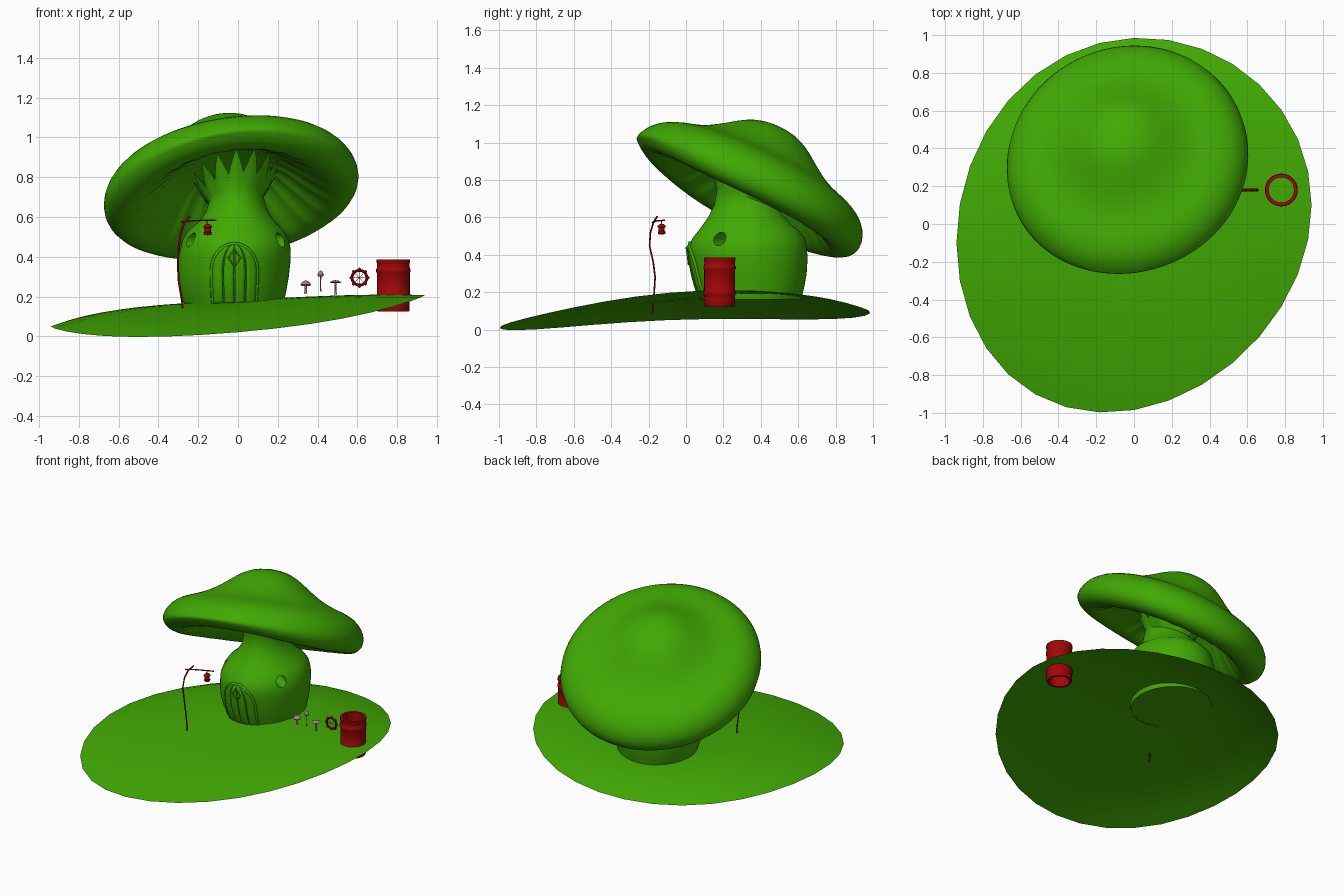
import bpy, bmesh
from math import sin, cos, pi, sqrt, radians
from mathutils import Vector, Euler

cube = bpy.data.objects.get("Cube")
if cube:
    bpy.data.objects.remove(cube, do_unlink=True)


def material(name, rgb):
    m = bpy.data.materials.new(name)
    m.use_nodes = True
    m.diffuse_color = (*rgb, 1)
    m.node_tree.nodes["Principled BSDF"].inputs["Base Color"].default_value = (*rgb, 1)
    return m


GREEN = material("leaf green", (0.053, 0.4, 0.001))
RED = material("deep red", (0.36, 0.002, 0.002))
MAUVE = material("mauve", (0.42, 0.19, 0.24))


def select(ob):
    bpy.ops.object.select_all(action='DESELECT')
    ob.select_set(True)
    bpy.context.view_layer.objects.active = ob


def smooth(ob, angle=40):
    select(ob)
    bpy.ops.object.shade_smooth_by_angle(angle=radians(angle))


def loft(name, rings, mat, around=True, ends=False, loop=False, angle=40):
    """Skin a list of rings of points."""
    bm = bmesh.new()
    vs = [[bm.verts.new(p) for p in ring] for ring in rings]
    n = len(vs[0])
    for a, b in list(zip(vs, vs[1:])) + ([(vs[-1], vs[0])] if loop else []):
        for k in range(n if around else n - 1):
            j = (k + 1) % n
            bm.faces.new((a[k], a[j], b[j], b[k]))
    if ends:
        bm.faces.new(vs[0])
        bm.faces.new(vs[-1])
    bmesh.ops.remove_doubles(bm, verts=bm.verts, dist=1e-5)
    bmesh.ops.recalc_face_normals(bm, faces=bm.faces)
    me = bpy.data.meshes.new(name)
    bm.to_mesh(me)
    bm.free()
    me.materials.append(mat)
    ob = bpy.data.objects.new(name, me)
    bpy.context.collection.objects.link(ob)
    smooth(ob, angle)
    return ob


def lathe(name, profile, centre, mat, segs=24, loop=False):
    c = Vector(centre)
    rings = [[c + Vector((r * cos(2 * pi * k / segs), r * sin(2 * pi * k / segs), z))
              for k in range(segs)] for r, z in profile]
    return loft(name, rings, mat, loop=loop)


def tube(name, pts, radius, mat, cyclic=False):
    cu = bpy.data.curves.new(name, 'CURVE')
    cu.dimensions = '3D'
    cu.bevel_depth, cu.bevel_resolution, cu.use_fill_caps = radius, 1, True
    sp = cu.splines.new('POLY')
    sp.points.add(len(pts) - 1)
    for p, q in zip(sp.points, pts):
        p.co = (*q, 1)
    sp.use_cyclic_u = cyclic
    cu.materials.append(mat)
    ob = bpy.data.objects.new(name, cu)
    bpy.context.collection.objects.link(ob)
    select(ob)
    bpy.ops.object.convert(target='MESH')


# Ground: a tilted, gently domed oval sheet
def ground_point(r, t):
    x = r * 0.94 * cos(t)
    y = r * (0.985 * sin(t) + cos(t) * (0.1 - 0.06 * sin(t)))
    rim = 0.055 + 0.08 * x + 0.034 * y + x * x * (0.085 - 0.036 * y * y)
    return Vector((x, y, rim + 0.11 * (1 - r ** 2.9) * (1 - 0.3 * x + 0.3 * y)))


loft("ground", [[ground_point(i / 12, 2 * pi * k / 32) for k in range(32)]
                for i in range(13)], GREEN, angle=60)

# Mushroom stem house: z, centre x, centre y, radius x, radius y, tilt share
STEM = [(0.162, -.022, .348, .25, .268, 0), (0.23, -.025, .343, .268, .29, 0),
        (0.3, -.025, .34, .28, .305, 0), (0.38, -.018, .335, .282, .315, 0),
        (0.44, -.013, .33, .278, .316, 0), (0.49, -.012, .335, .265, .3, 0),
        (0.535, -.01, .34, .238, .264, .05), (0.58, -.01, .342, .188, .224, .2),
        (0.63, -.008, .343, .154, .192, .4), (0.69, -.01, .335, .135, .17, .8)]


def stem_ring(z, cx, cy, rx, ry, tilt, tooth=0.0):
    ring = []
    for k in range(56):
        a = 2 * pi * k / 56
        peak = (0, .5, 1, .5)[k % 4] * tooth
        dx, dy = (rx + peak * .5) * cos(a), (ry + peak * .5) * sin(a)
        ring.append(Vector((cx + dx, cy + dy, z + peak + tilt * (.15 * dx - .466 * dy))))
    return ring


rings = [stem_ring(*s) for s in STEM]
rings.append(stem_ring(.735, -.01, .335, .17, .19, 1, tooth=.1))   # jagged collar
rings.append(stem_ring(.75, -.02, .335, .15, .165, 1))
stem = loft("stem_house", rings, GREEN, ends=True, angle=50)

# Round windows sunk into both front shoulders
for side in (-1, 1):
    axis = Vector((side * .83, -.55, 0))
    bpy.ops.mesh.primitive_cylinder_add(
        vertices=24, radius=.036, depth=.2, location=Vector((-.012, .33, .485)) + axis * .25,
        rotation=axis.to_track_quat('Z', 'Y').to_euler())
    cutter = bpy.context.object
    cutter.name = "window_cutter"
    cutter.hide_render = True
    cutter.data.materials.append(GREEN)
    cut = stem.modifiers.new("window", 'BOOLEAN')
    cut.operation, cut.object, cut.solver = 'DIFFERENCE', cutter, 'EXACT'
    select(stem)
    bpy.ops.object.modifier_apply(modifier=cut.name)
    bpy.data.objects.remove(cutter, do_unlink=True)
smooth(stem, 50)

# Tilted cap with rolled rim, gills beneath and a raised front lip
CAP = [(0, .39), (.1, .38), (.18, .345), (.25, .29), (.34, .225), (.42, .187), (.5, .163),
       (.57, .13), (.625, .075), (.65, .01), (.642, -.05), (.6, -.09), (.54, -.1),
       (.48, -.075), (.4, -.01), (.32, .065), (.25, .125), (.12, .15), (0, .16)]
tilt = Euler((radians(-25), radians(-9.5), 0)).to_matrix()
centre = Vector((-.035, .333, .735))


def cap_point(i, r, h, k):
    a = 2 * pi * k / 96
    if 13 <= i <= 16 and k % 4 == 0:
        h -= .01
    if 10 <= i <= 14:
        h += .06 * max(0, -sin(a)) ** 2
    return centre + tilt @ Vector((r * cos(a), r * 1.03 * sin(a), h))


cap = loft("mushroom_cap", [[cap_point(i, r, h, k) for k in range(96)]
                            for i, (r, h) in enumerate(CAP)], GREEN, angle=80)
soften = cap.modifiers.new("soften", 'SUBSURF')
soften.levels = soften.render_levels = 1


# Arched door, laid on the front of the stem
def on_front(x, z, out):
    for a, b in zip(STEM, STEM[1:]):
        if z <= b[0]:
            f = (z - a[0]) / (b[0] - a[0])
            _, cx, cy, rx, ry, _ = [p + (q - p) * f for p, q in zip(a, b)]
            return Vector((x, cy - ry * sqrt(1 - ((x - cx) / rx) ** 2) - out, z))


DOOR_X, SPRING = -.018, .33


def half_width(z):
    if z < SPRING:
        return .115 - .1 * (SPRING - z) ** 1.5
    return .115 * sqrt(max(0, 1 - ((z - SPRING) / .135) ** 2))


heights = [.163 + .3 * i / 16 for i in range(17)]
for p in range(4):
    f0, f1 = -.97 + p * .5, -.53 + p * .5
    strip = [[on_front(DOOR_X + (f0 + (f1 - f0) * s / 3) * half_width(z), z, .006)
              for s in range(4)] for z in heights]
    plank = loft("door_plank", strip, GREEN, around=False)
    thick = plank.modifiers.new("thickness", 'SOLIDIFY')
    thick.thickness, thick.offset = .008, 0

arch = [(half_width(z), z) for z in heights[:9]]
arch += [(.115 * cos(pi * k / 20), SPRING + .135 * sin(pi * k / 20)) for k in range(21)]
arch += [(-half_width(z), z) for z in reversed(heights[:9])]
tube("door_frame", [on_front(DOOR_X + x, z, .004) for x, z in arch], .009, GREEN)
tube("door_window_frame", [on_front(DOOR_X + x, .395 + z, .012) for x, z in
                           ((0, .045), (.03, 0), (0, -.045), (-.03, 0))],
     .005, GREEN, cyclic=True)

# Crooked lamp post, arm and hanging lantern
tube("lamp_post", [(-.28, -.18, .08), (-.28, -.172, .17), (-.298, -.165, .28),
                   (-.302, -.175, .36), (-.298, -.195, .45), (-.288, -.19, .52),
                   (-.27, -.175, .57), (-.24, -.155, .605)], .005, RED)
tube("lamp_arm", [(-.29, -.18, .575), (-.22, -.155, .582), (-.11, -.115, .585)], .004, RED)
tube("lantern_hook", [(-.155, -.13, .585), (-.155, -.13, .555)], .003, RED)
lathe("lantern", [(0, .566), (.012, .564), (.024, .55), (.016, .545), (.016, .527),
                  (.021, .522), (.018, .511), (0, .508)], (-.152, -.13, 0), RED, 12)

# Row of little toadstools
ROW = .18
for x, base, top, r, h, stalk in ((.34, .215, .282, .027, .028, .005),
                                  (.415, .225, .332, .016, .03, .0025),
                                  (.49, .212, .283, .029, .014, .004)):
    lathe("toadstool", [(0, top), (r * .55, top - h * .2), (r, top - h * .75),
                        (r * .8, top - h), (stalk * 1.4, top - h * .8), (stalk, base + .02),
                        (stalk * 1.7, base), (0, base)], (x, ROW, 0), MAUVE, 14)

# Knobbed wheel with thin spokes
hub = Vector((.61, ROW, .295))
bpy.ops.mesh.primitive_torus_add(major_radius=.037, minor_radius=.007, major_segments=32,
                                 minor_segments=8, location=hub, rotation=(pi / 2, 0, 0))
wheel = bpy.context.object
wheel.name = "wheel_rim"
wheel.data.materials.append(RED)
smooth(wheel)
for k in range(8):
    d = Vector((cos(k * pi / 4), 0, sin(k * pi / 4)))
    bpy.ops.mesh.primitive_uv_sphere_add(segments=10, ring_count=6, radius=.008,
                                         location=hub + d * .043)
    knob = bpy.context.object
    knob.name = "wheel_knob"
    knob.data.materials.append(RED)
    smooth(knob)
    tube("wheel_spoke", [hub, hub + d * .037], .001, RED)

# Open barrel with two soft hoops
outer = [(.079, .125), (.082, .13), (.082, .165)]
for z in (.185, .32):
    outer += [(.083, z), (.087, z + .006), (.087, z + .016), (.083, z + .022)]
outer += [(.081, .365), (.085, .372), (.085, .387), (.067, .387), (.07, .25), (.067, .125)]
lathe("barrel", outer, (.78, ROW, 0), RED, 28, loop=True)
